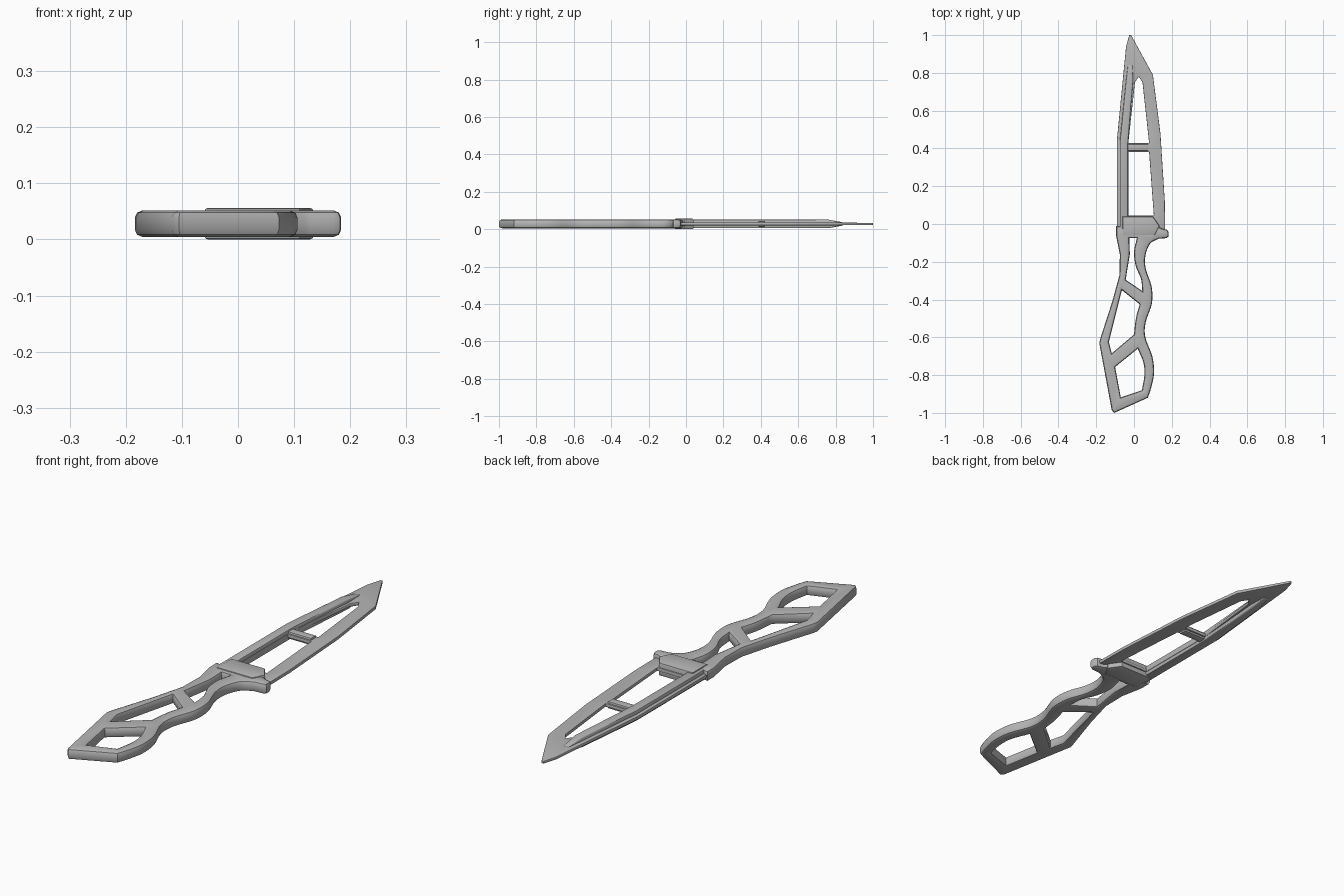
import bpy, bmesh
from mathutils import Vector

if "Cube" in bpy.data.objects:
    bpy.data.objects.remove(bpy.data.objects["Cube"])

MID = 0.028  # height of the middle plane

steel = bpy.data.materials.new("grey steel")
steel.diffuse_color = (0.47, 0.47, 0.47, 1)
steel.use_nodes = True
steel.node_tree.nodes["Principled BSDF"].inputs["Base Color"].default_value = steel.diffuse_color


def smooth_path(pts, steps=4):
    """Catmull-Rom through open points."""
    p = [Vector(q) for q in pts]
    p = [2 * p[0] - p[1]] + p + [2 * p[-1] - p[-2]]
    out = []
    for a, b, c, d in zip(p, p[1:], p[2:], p[3:]):
        for i in range(steps):
            t = i / steps
            out.append(tuple(0.5 * (2 * b + (c - a) * t + (2 * a - 5 * b + 4 * c - d) * t * t
                                    + (3 * b - a - 3 * c + d) * t ** 3)))
    return out + [tuple(p[-2])]


def inset(loop, d):
    """Move a loop towards its left side by d, with mitred corners."""
    out = []
    for i, p in enumerate(loop):
        e1 = (p - loop[i - 1]).normalized()
        e2 = (loop[(i + 1) % len(loop)] - p).normalized()
        n1, n2 = Vector((-e1.y, e1.x)), Vector((-e2.y, e2.x))
        out.append(p + (n1 + n2) * (d / max(1 + n1.dot(n2), 0.35)))
    return out


def plate(name, loops, half, bevel, taper=None):
    """Flat part with holes and rounded rims; loops[0] is the outline."""
    bm = bmesh.new()
    b = bevel
    profile = [(b, -half), (0.3 * b, -half + 0.3 * b), (0, -half + b),
               (0, half - b), (0.3 * b, half - 0.3 * b), (b, half)]
    rims = [[], []]
    for k, pts in enumerate(loops):
        loop = [Vector(p) for p in pts]
        area = sum(p.cross(q) for p, q in zip(loop, loop[1:] + loop[:1]))
        if (area > 0) != (k == 0):
            loop.reverse()
        rings = []
        for d, z in profile:
            rings.append([bm.verts.new((p.x, p.y, MID + z * (taper(p.y) if taper else 1)))
                          for p in inset(loop, d)])
        n = len(loop)
        for r, s in zip(rings, rings[1:]):
            for i in range(n):
                j = (i + 1) % n
                bm.faces.new((r[i], r[j], s[j], s[i]))
        for rim, ring in zip(rims, (rings[0], rings[-1])):
            rim += [bm.edges.get((ring[i], ring[(i + 1) % n])) for i in range(n)]
    for rim in rims:
        bmesh.ops.triangle_fill(bm, edges=rim, use_beauty=True)
    bmesh.ops.recalc_face_normals(bm, faces=bm.faces[:])
    me = bpy.data.meshes.new(name)
    bm.to_mesh(me)
    bm.free()
    me.materials.append(steel)
    ob = bpy.data.objects.new(name, me)
    bpy.context.collection.objects.link(ob)
    bpy.ops.object.select_all(action='DESELECT')
    ob.select_set(True)
    bpy.context.view_layer.objects.active = ob
    bpy.ops.object.shade_smooth_by_angle(angle=0.7)
    return ob


# Blade: thin skeleton plate with two windows
blade = [(-0.09, -0.04), (0.165, -0.04), (0.163, 0.12), (0.14, 0.48), (0.10, 0.79),
         (-0.015, 1.0), (-0.025, 1.0), (-0.042, 0.94), (-0.09, 0.45)]
front_window = [(-0.03, 0.43), (0.08, 0.43), (0.045, 0.75), (0.025, 0.78), (0.005, 0.75)]
rear_window = [(-0.03, 0.38), (0.08, 0.38), (0.105, 0.045), (-0.03, 0.045)]
plate("blade", [blade, front_window, rear_window], 0.0075, 0.003,
      lambda y: 1 if y < 0.8 else 1 - 1.5 * (y - 0.8))

# Raised rail beside the spine, sloping down near the tip
rail = [(-0.075, -0.04), (-0.032, -0.04), (-0.032, 0.42), (-0.005, 0.76), (-0.008, 0.84),
        (-0.032, 0.84), (-0.042, 0.76), (-0.075, 0.44)]
plate("spine_rail", [rail], 0.023, 0.006,
      lambda y: 1 if y < 0.78 else 1 - 11 * (y - 0.78))

# Rib between the windows
plate("window_rib", [[(-0.05, 0.387), (0.075, 0.387), (0.075, 0.423), (-0.05, 0.423)]],
      0.016, 0.006)

# Thick block where the blade meets the guard
plate("bolster", [[(-0.06, -0.06), (0.11, -0.06), (0.135, -0.01), (0.10, 0.04),
                   (-0.06, 0.04)]], 0.028, 0.006)

# Handle frame with guard, finger grooves and three openings
grip = smooth_path([(0.13, -0.078), (0.085, -0.105), (0.06, -0.17), (0.063, -0.24),
                    (0.093, -0.33), (0.095, -0.42), (0.062, -0.52), (0.06, -0.60),
                    (0.097, -0.70), (0.106, -0.79), (0.09, -0.87), (0.073, -0.92)])
outline = ([(-0.095, -0.01), (0.08, -0.035), (0.12, -0.01), (0.15, -0.025), (0.175, -0.03),
            (0.184, -0.045), (0.182, -0.068), (0.17, -0.075)] + grip +
           [(-0.105, -1.0), (-0.118, -0.985), (-0.184, -0.63), (-0.178, -0.605),
            (-0.115, -0.41), (-0.077, -0.27), (-0.075, -0.16), (-0.095, -0.06)])
upper = [(-0.025, -0.075)] + smooth_path(
    [(0.015, -0.075), (0.0, -0.15), (0.01, -0.225), (0.037, -0.29), (0.044, -0.355)]) + [
    (-0.044, -0.295), (-0.022, -0.16)]
middle = [(-0.064, -0.35)] + smooth_path(
    [(0.03, -0.425), (0.01, -0.50), (0.0, -0.585)]) + [(-0.118, -0.685), (-0.133, -0.625)]
lower = [(-0.10, -0.757)] + smooth_path(
    [(0.02, -0.66), (0.05, -0.735), (0.055, -0.80), (0.042, -0.88)]) + [(-0.07, -0.918)]
plate("handle_frame", [outline, upper, middle, lower], 0.0235, 0.013)
